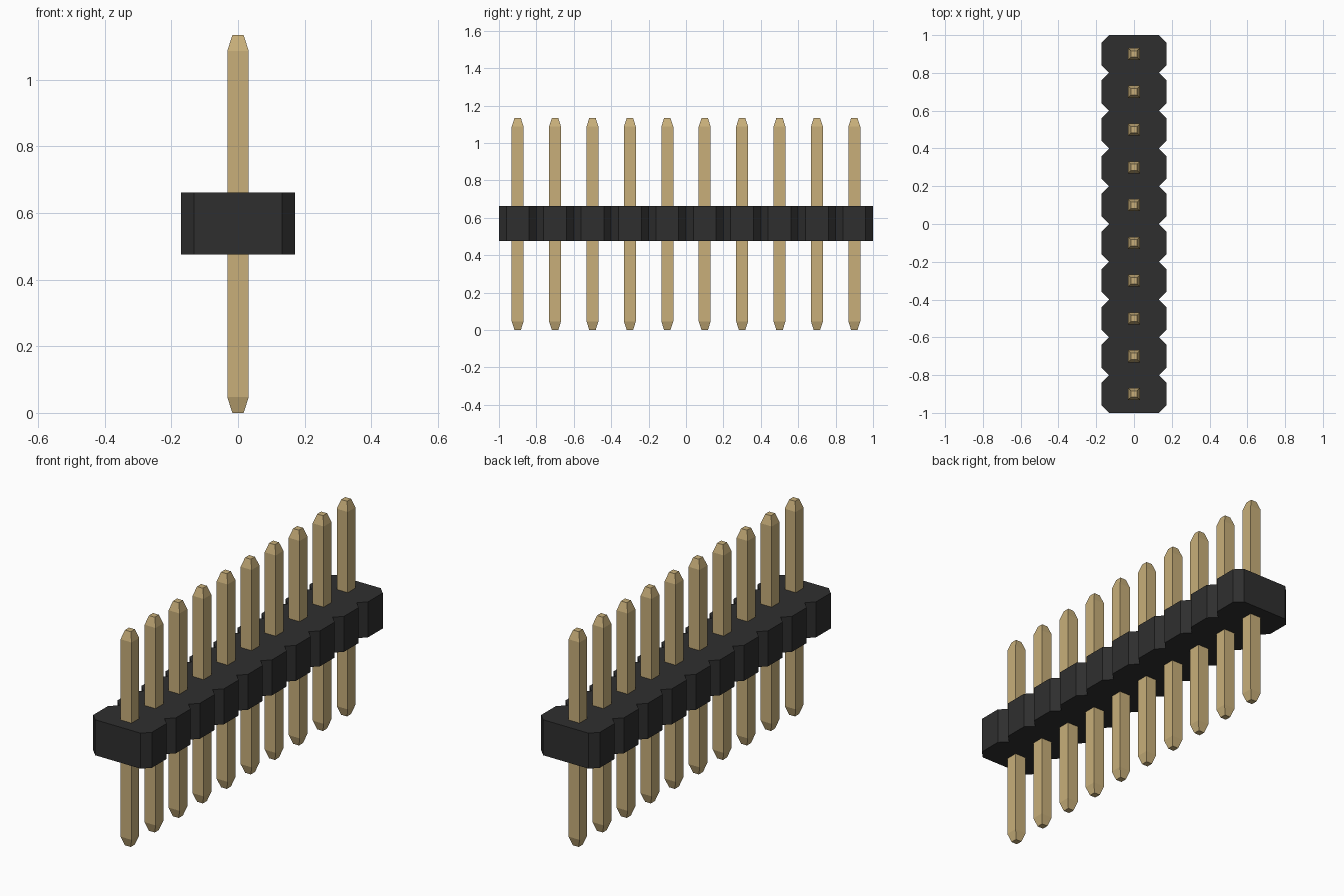
import bpy, bmesh

cube = bpy.data.objects.get("Cube")
if cube:
    bpy.data.objects.remove(cube, do_unlink=True)

COUNT, PITCH = 10, 0.2
BODY_X, NOTCH = 0.171, 0.039
BODY_Z0, BODY_Z1 = 0.475, 0.662
PIN_R, TIP_R, PIN_H, TAPER = 0.032, 0.017, 1.134, 0.047


def make_material(name, rgb, roughness):
    mat = bpy.data.materials.new(name)
    mat.use_nodes = True
    colour = (*rgb, 1.0)
    mat.diffuse_color = colour
    bsdf = mat.node_tree.nodes["Principled BSDF"]
    bsdf.inputs["Base Color"].default_value = colour
    bsdf.inputs["Roughness"].default_value = roughness
    return mat


def loft(name, rings, mat):
    """Join equal-length rings of points into a closed, flat-shaded mesh."""
    bm = bmesh.new()
    loops = [[bm.verts.new(p) for p in ring] for ring in rings]
    n = len(loops[0])
    for low, high in zip(loops, loops[1:]):
        for i in range(n):
            j = (i + 1) % n
            bm.faces.new((low[i], low[j], high[j], high[i]))
    bm.faces.new(loops[0][::-1])
    bm.faces.new(loops[-1])
    bmesh.ops.recalc_face_normals(bm, faces=bm.faces)
    mesh = bpy.data.meshes.new(name)
    bm.to_mesh(mesh)
    bm.free()
    mesh.materials.append(mat)
    obj = bpy.data.objects.new(name, mesh)
    bpy.context.collection.objects.link(obj)
    return obj


black = make_material("black_plastic", (0.028, 0.028, 0.028), 0.6)
gold = make_material("gold_metal", (0.578, 0.429, 0.195), 0.4)

# Housing: scalloped outline, one chamfered cell per pin
inner = BODY_X - NOTCH
right_edge = [(inner, -COUNT * PITCH / 2)]
for i in range(COUNT):
    y0 = (i - COUNT / 2) * PITCH
    right_edge += [(BODY_X, y0 + NOTCH), (BODY_X, y0 + PITCH - NOTCH), (inner, y0 + PITCH)]
outline = right_edge + [(-x, y) for x, y in reversed(right_edge)]
loft("housing", [[(x, y, z) for x, y in outline] for z in (BODY_Z0, BODY_Z1)], black)

# Pins: square posts tapered at both ends, sharing one mesh
profile = [(TIP_R, 0), (PIN_R, TAPER), (PIN_R, PIN_H - TAPER), (TIP_R, PIN_H)]
rings = [[(-r, -r, z), (r, -r, z), (r, r, z), (-r, r, z)] for r, z in profile]
first_pin = loft("pin_1", rings, gold)
first_pin.location.y = -(COUNT - 1) * PITCH / 2
for i in range(1, COUNT):
    pin = bpy.data.objects.new(f"pin_{i + 1}", first_pin.data)
    pin.location.y = (i - (COUNT - 1) / 2) * PITCH
    bpy.context.collection.objects.link(pin)
